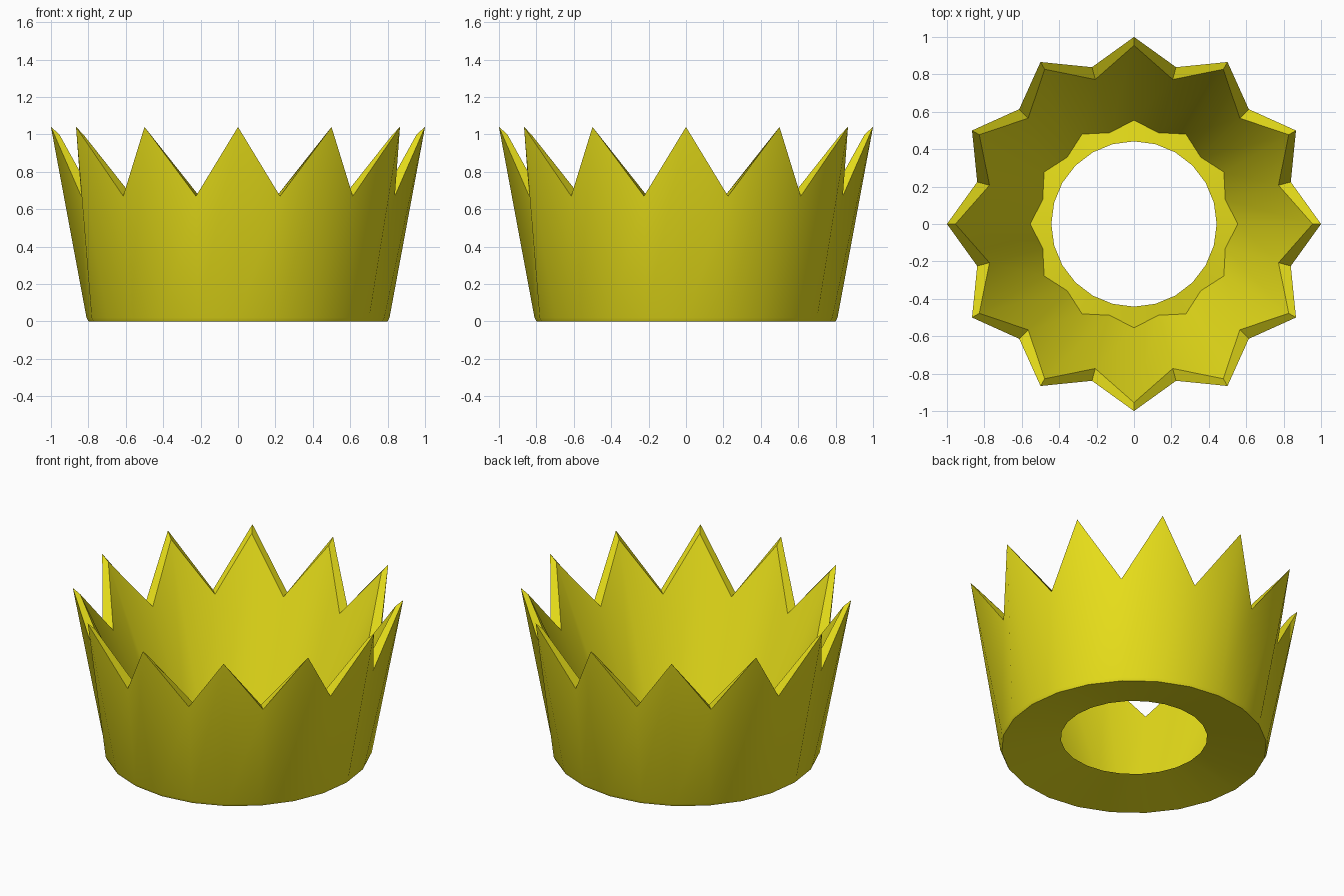
import bpy, bmesh, math

if "Cube" in bpy.data.objects:
    bpy.data.objects.remove(bpy.data.objects["Cube"])

SIDES = 24  # twelve tips alternating with twelve notches

# closed cross-section: (radius, z) on a tip spoke, (radius, z) on a notch spoke
PROFILE = [
    ((0.442, 0.065), (0.442, 0.065)),  # edge of the base hole
    ((0.80, 0.0), (0.80, 0.0)),        # base rim
    ((0.81, 0.02), (0.81, 0.02)),      # small bevel
    ((1.0, 1.04), (0.868, 0.67)),      # outer zigzag edge
    ((0.955, 1.0), (0.80, 0.67)),      # inner zigzag edge
    ((0.555, 0.048), (0.505, 0.056)),  # foot of the inner wall
]

bm = bmesh.new()
rings = []
for pair in PROFILE:
    ring = []
    for i in range(SIDES):
        a = 2 * math.pi * i / SIDES
        r, z = pair[i % 2]
        ring.append(bm.verts.new((r * math.cos(a), r * math.sin(a), z)))
    rings.append(ring)

# skin the rings; base plate and cut top edge stay flat, walls are smooth
SMOOTH = {2, 4}
for k in range(len(rings)):
    lo, hi = rings[k], rings[(k + 1) % len(rings)]
    for i in range(SIDES):
        j = (i + 1) % SIDES
        f = bm.faces.new((lo[i], lo[j], hi[j], hi[i]))
        f.smooth = k in SMOOTH
bmesh.ops.recalc_face_normals(bm, faces=bm.faces[:])

mesh = bpy.data.meshes.new("crown")
bm.to_mesh(mesh)
bm.free()
mesh.set_sharp_from_angle(angle=math.radians(40))

gold = bpy.data.materials.new("yellow_gold")
gold.diffuse_color = (0.8, 0.73, 0.01, 1)
gold.use_nodes = True
gold.node_tree.nodes["Principled BSDF"].inputs["Base Color"].default_value = gold.diffuse_color
mesh.materials.append(gold)
bpy.context.collection.objects.link(bpy.data.objects.new("crown", mesh))
